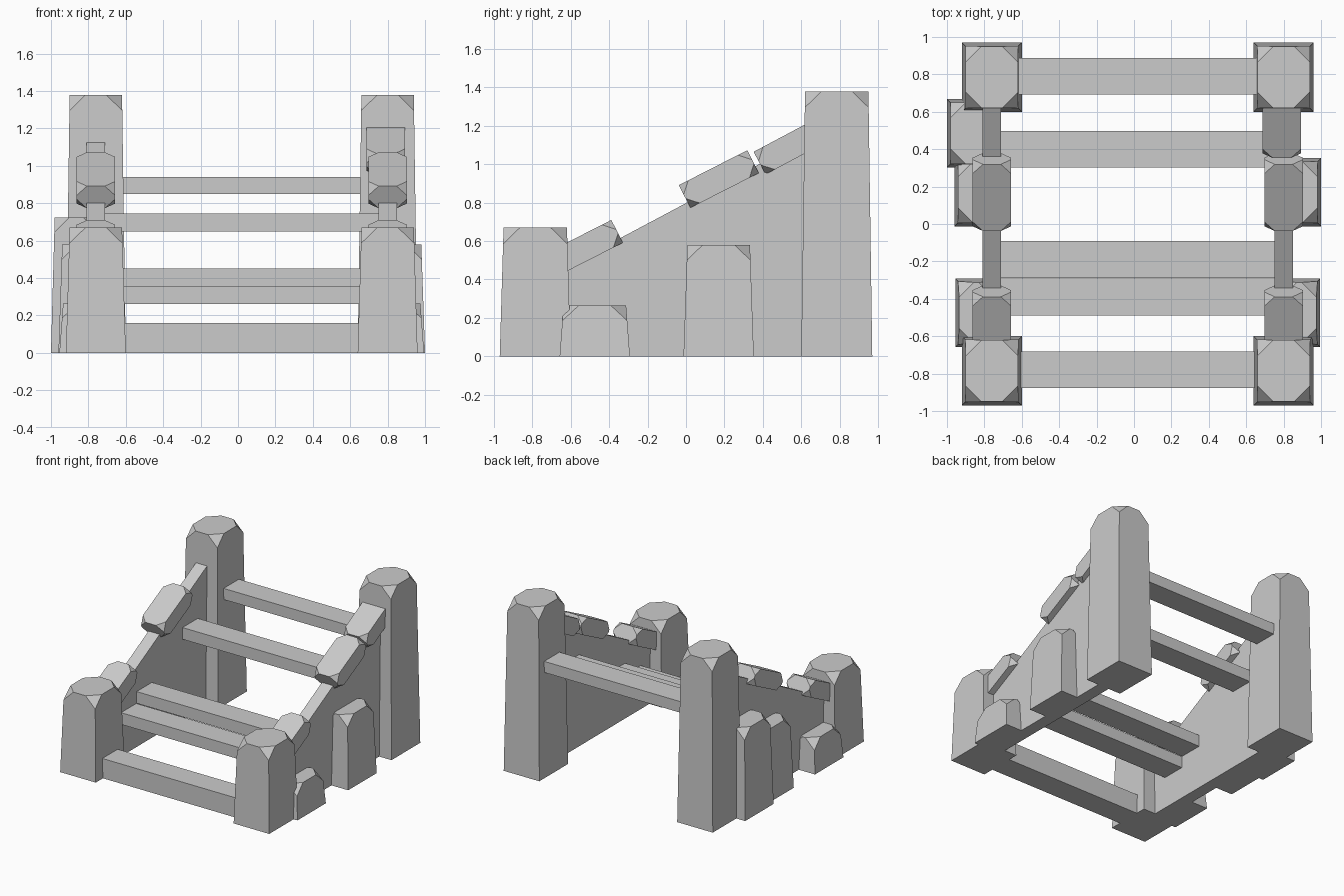
import bpy, bmesh, math
from mathutils import Matrix, Vector

cube = bpy.data.objects.get("Cube")
if cube:
    bpy.data.objects.remove(cube, do_unlink=True)

stone = bpy.data.materials.new("stone_grey")
stone.use_nodes = True
GREY = (0.6, 0.6, 0.6, 1)
stone.diffuse_color = GREY
stone.node_tree.nodes["Principled BSDF"].inputs["Base Color"].default_value = GREY


def add_object(name, bm):
    bmesh.ops.recalc_face_normals(bm, faces=bm.faces)
    mesh = bpy.data.meshes.new(name)
    bm.to_mesh(mesh)
    bm.free()
    mesh.materials.append(stone)
    obj = bpy.data.objects.new(name, mesh)
    bpy.context.collection.objects.link(obj)
    return obj


def block(name, low, high, taper=0, chip=0):
    """Box between two corners, narrowed at the top, with chipped top corners."""
    low, high = Vector(low), Vector(high)
    bm = bmesh.new()
    bmesh.ops.create_cube(bm, size=1)
    bmesh.ops.scale(bm, vec=high - low, verts=bm.verts)
    bmesh.ops.translate(bm, vec=(low + high) / 2, verts=bm.verts)
    top = [v for v in bm.verts if v.co.z > low.z + 1e-4]
    mid = (low + high) / 2
    for v in top:
        v.co.x -= math.copysign(taper, v.co.x - mid.x)
        v.co.y -= math.copysign(taper, v.co.y - mid.y)
    if chip:
        bmesh.ops.bevel(bm, geom=top, offset=chip, segments=1, affect='VERTICES')
    return add_object(name, bm)


def cap_slab(name, x, y, z, tilt):
    """Sloping coping stone with every corner chipped."""
    bm = bmesh.new()
    bmesh.ops.create_cube(bm, size=1)
    bmesh.ops.scale(bm, vec=(0.205, 0.4, 0.133), verts=bm.verts)
    bmesh.ops.bevel(bm, geom=bm.verts[:], offset=0.055, segments=1, affect='VERTICES')
    turn = Matrix.Translation((x, y, z)) @ Matrix.Rotation(math.radians(tilt), 4, 'X')
    bmesh.ops.transform(bm, matrix=turn, verts=bm.verts)
    return add_object(name, bm)


def side_wall(name, x):
    """Thin wall with a sloping top edge."""
    profile = [(-0.71, 0), (0.7, 0), (0.7, 1.17), (-0.71, 0.42)]
    bm = bmesh.new()
    face = bm.faces.new([bm.verts.new((x - 0.05, y, z)) for y, z in profile])
    side = bmesh.ops.extrude_face_region(bm, geom=[face])
    verts = [g for g in side["geom"] if isinstance(g, bmesh.types.BMVert)]
    bmesh.ops.translate(bm, vec=(0.1, 0, 0), verts=verts)
    return add_object(name, bm)


# Both sides: posts, wall, buttress stones and coping slabs
LEFT, RIGHT = 0.80, -0.76
for side, x, out in (("left", LEFT, 1), ("right", RIGHT, -1)):
    for end, y, height in (("front", -0.785, 0.67), ("back", 0.785, 1.38)):
        block(f"{side}_{end}_post", (x - 0.16, y - 0.185, 0),
              (x + 0.16, y + 0.185, height), 0.02, 0.085)
    side_wall(f"{side}_wall", x)

    stones = [("low", -0.475, 0.265, 0.195), ("middle", 0.17, 0.58, 0.2)]
    if side == "right":
        stones.append(("tall", 0.485, 0.725, 0.24))
    for size, y, height, reach in stones:
        a, b = sorted((x - out * 0.03, x + out * reach))
        block(f"{side}_{size}_buttress", (a, y - 0.183, 0),
              (b, y + 0.183, height), 0.02, 0.08)

    cap_slab(f"{side}_lower_slab", x, -0.537, 0.56, 27)
    cap_slab(f"{side}_middle_slab", x, 0.171, 0.923, 27)
cap_slab("left_upper_slab", LEFT - 0.01, 0.56, 1.10, 28)

# Stair treads spanning the walls
for i, (y, bottom, top) in enumerate([(-0.78, 0, 0.16), (-0.39, 0.26, 0.355),
                                      (-0.19, 0.355, 0.45), (0.40, 0.65, 0.745),
                                      (0.79, 0.85, 0.94)]):
    block(f"tread_{i + 1}", (RIGHT, y - 0.098, bottom), (LEFT, y + 0.098, top))
